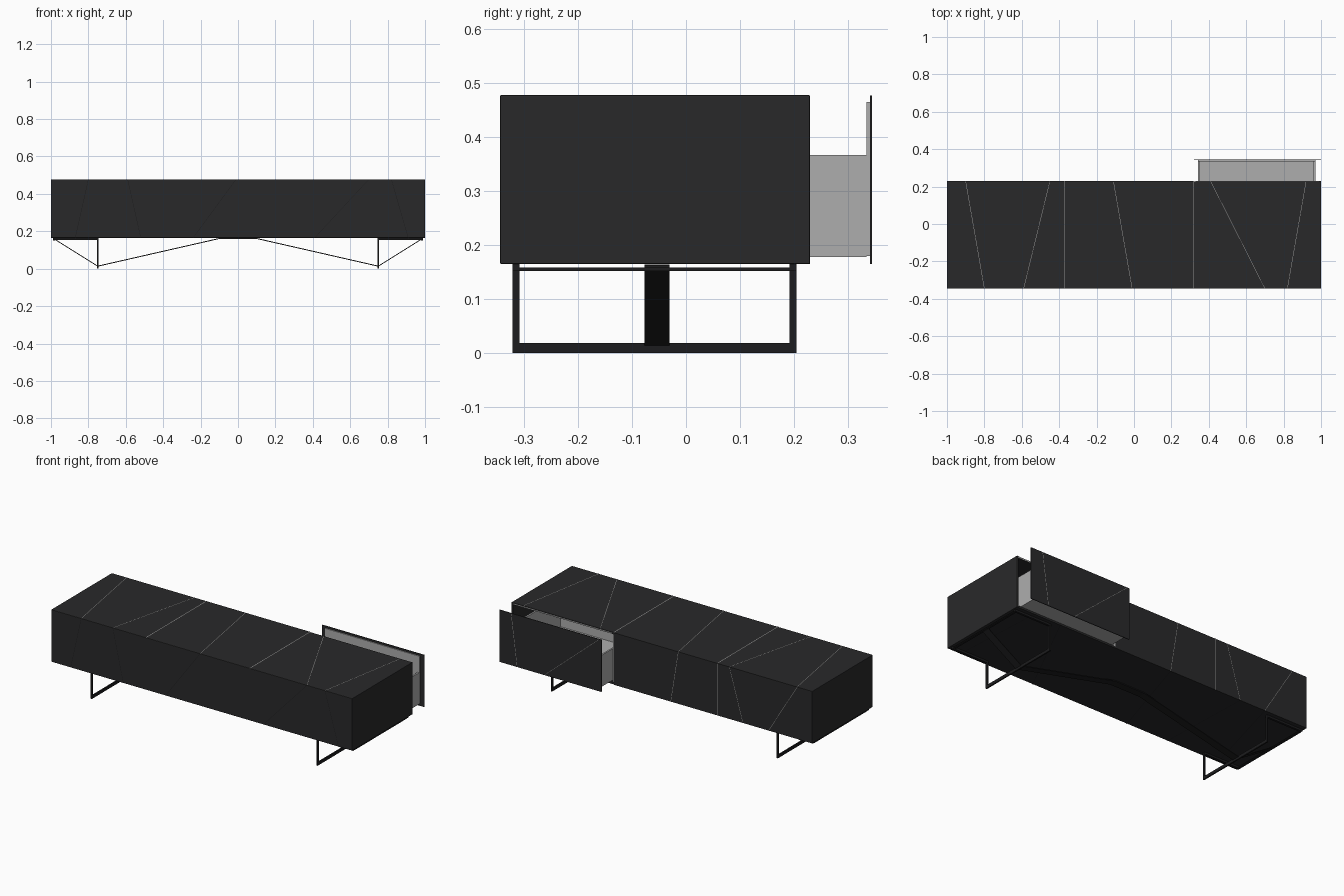
import bpy, bmesh
from mathutils import Vector

if "Cube" in bpy.data.objects:
    bpy.data.objects.remove(bpy.data.objects["Cube"])


def material(name, rgb):
    m = bpy.data.materials.new(name)
    m.diffuse_color = (*rgb, 1)
    m.use_nodes = True
    m.node_tree.nodes["Principled BSDF"].inputs["Base Color"].default_value = m.diffuse_color
    return m


DARK = material("dark_panel", (0.022, 0.022, 0.023))
BLACK = material("black_metal", (0.012, 0.012, 0.013))
GREY = material("drawer_grey", (0.42, 0.42, 0.42))
LIGHT = material("seam_light", (0.32, 0.32, 0.32))


def finish(name, bm, mat):
    bmesh.ops.recalc_face_normals(bm, faces=bm.faces)
    me = bpy.data.meshes.new(name)
    bm.to_mesh(me)
    bm.free()
    me.materials.append(mat)
    ob = bpy.data.objects.new(name, me)
    bpy.context.collection.objects.link(ob)
    return ob


def box(name, x, y, z, mat, bevel=0):
    bm = bmesh.new()
    bmesh.ops.create_cube(bm, size=1)
    for v in bm.verts:
        v.co = Vector([(r[0] + r[1]) / 2 + c * (r[1] - r[0])
                       for c, r in zip(v.co, (x, y, z))])
    ob = finish(name, bm, mat)
    if bevel:
        mod = ob.modifiers.new("bevel", "BEVEL")
        mod.width, mod.segments = bevel, 2
    return ob


def strip(name, a, b, normal, mat, w=0.0025):
    """Thin inlay between two points, w wide along x, lying on a surface."""
    a, b, n = Vector(a), Vector(b), Vector(normal) * 0.0006
    h = Vector((w / 2, 0, 0))
    bm = bmesh.new()
    f = bm.faces.new([bm.verts.new(p + n) for p in (a - h, a + h, b + h, b - h)])
    f.normal_update()
    if f.normal.dot(n) < 0:
        f.normal_flip()
    me = bpy.data.meshes.new(name)
    bm.to_mesh(me)
    bm.free()
    me.materials.append(mat)
    bpy.context.collection.objects.link(bpy.data.objects.new(name, me))


Y0, Y1, Z0, Z1 = -0.345, 0.23, 0.165, 0.478
T, PULL = 0.012, 0.115
BAYS = [(-1, -0.37, 0), (-0.37, 0.32, 0), (0.32, 1, PULL)]

# Outer shell of the cabinet
box("top_panel", (-1, 1), (Y0, Y1 - 0.002), (Z1 - T, Z1), DARK, 0.002)
box("bottom_panel", (-1, 1), (Y0, Y1 - 0.002), (Z0, Z0 + T), DARK, 0.002)
box("front_panel", (-1, 1), (Y0, Y0 + T), (Z0, Z1), DARK, 0.002)
for side, x in (("left", (-1, -1 + T)), ("right", (1 - T, 1))):
    box(side + "_end_panel", x, (Y0, Y1), (Z0, Z1), DARK, 0.002)
for i, x in enumerate((-0.37, 0.32)):
    box(f"partition_{i + 1}", (x - 0.008, x + 0.008), (Y0 + T, Y1 - 0.006),
        (Z0 + T, Z1 - T), GREY)
# Pale edge of the open bay
box("bay_top_edge", (0.33, 0.988), (Y1 - 0.003, Y1 - 0.001),
    (Z1 - 0.01, Z1 - 0.004), GREY)

# Three drawers on the back, the last one pulled out
for i, (xa, xb, pull) in enumerate(BAYS):
    n = f"drawer_{i + 1}_"
    ye = Y1 + pull
    a, b = xa + 0.022, xb - 0.03
    box(n + "face", (xa + 0.001, xb - 0.001), (ye - 0.004, ye),
        (Z0, Z1 - 0.0005), DARK)
    box(n + "backing", (a, b), (ye - 0.01, ye - 0.004), (0.18, 0.465), GREY)
    back = Y0 + 0.04 + pull
    front = ye - 0.01
    box(n + "floor", (a, b), (back, front), (0.178, 0.186), GREY)
    box(n + "rear", (a, b), (back, back + 0.01), (0.186, 0.367), GREY)
    for s, x in (("left", (a, a + 0.01)), ("right", (b - 0.01, b))):
        box(n + s + "_side", x, (back + 0.01, front), (0.186, 0.367), GREY)

# Slanted seams wrapping around: x at front bottom, front top, back top, back bottom
SEAMS = [(-0.87, -0.80, -0.90, -0.71), (-0.52, -0.59, -0.45, -0.54),
         (-0.24, -0.01, -0.11, -0.06), (0.41, 0.70, 0.41, 0.70),
         (0.91, 0.82, 0.92, 0.88)]
for i, (fb, ft, bt, bb) in enumerate(SEAMS):
    n = f"seam_{i + 1}_"
    out = PULL if bt > 0.32 else 0
    # the pulled face carries the seam right into its corner
    top_x = 0.335 if i == 3 else bt
    strip(n + "front", (fb, Y0, Z0), (ft, Y0, Z1), (0, -1, 0), BLACK)
    strip(n + "top", (ft, Y0, Z1), (bt, Y1 - 0.002, Z1), (0, 0, 1), LIGHT)
    strip(n + "back", (top_x, Y1 + out, Z1 - 0.001), (bb, Y1 + out, Z0), (0, 1, 0), LIGHT)
    strip(n + "bottom", (bb, Y1 - 0.002, Z0), (fb, Y0, Z0), (0, 0, -1), BLACK)
for i, x in enumerate((-0.37, 0.32)):
    strip(f"bay_seam_{i + 1}_top", (x, Y0, Z1), (x, Y1 - 0.002, Z1), (0, 0, 1), LIGHT, 0.004)
strip("bay_seam_back", (-0.37, Y1, Z0), (-0.37, Y1, Z1), (0, 1, 0), LIGHT, 0.003)

# Leg frames: U-shaped leg, rails running to the cabinet end, end bar
LY0, LY1, LW = -0.322, 0.205, 0.013
for side, s in (("left", -1), ("right", 1)):
    def span(a, b):
        return tuple(sorted((s * a, s * b)))
    box(side + "_foot_bar", span(0.746, 0.754), (LY0, LY1), (0, 0.018), BLACK)
    for w, y in (("front", (LY0, LY0 + LW)), ("back", (LY1 - LW, LY1))):
        box(f"{side}_{w}_leg", span(0.746, 0.754), y, (0.018, Z0), BLACK)
        box(f"{side}_{w}_rail", span(0.754, 0.99), y, (0.153, Z0), BLACK)
    box(side + "_end_bar", span(0.978, 0.99), (LY0 + LW, LY1 - LW), (0.152, 0.158), BLACK)

# One continuous flat brace strap under the cabinet
PATH = [(-0.985, 0.161), (-0.75, 0.014), (-0.10, 0.162),
        (0.10, 0.162), (0.75, 0.014), (0.985, 0.161)]
bm = bmesh.new()
rings = [[bm.verts.new((x, y, z + dz)) for y, dz in
          ((-0.077, -0.003), (-0.031, -0.003), (-0.031, 0.002), (-0.077, 0.002))]
         for x, z in PATH]
for p, q in zip(rings, rings[1:]):
    for k in range(4):
        bm.faces.new((p[k], p[(k + 1) % 4], q[(k + 1) % 4], q[k]))
bm.faces.new(rings[0])
bm.faces.new(rings[-1])
finish("brace_strap", bm, BLACK)
